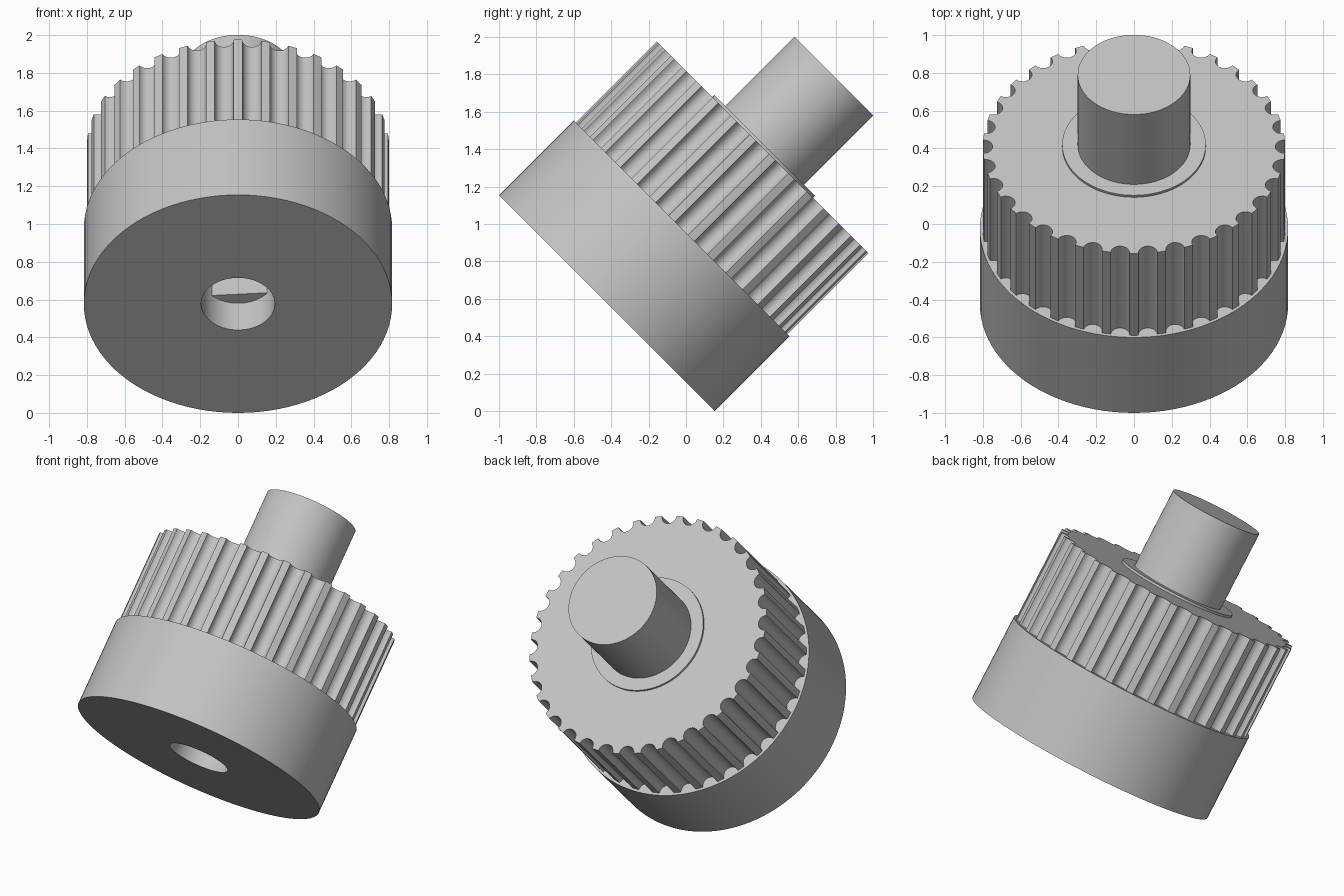
import bpy
import bmesh
from math import sin, cos, pi, radians
from mathutils import Matrix, Vector

if "Cube" in bpy.data.objects:
    bpy.data.objects.remove(bpy.data.objects["Cube"])

SEG = 96
TEETH = 34
# The knob is built upright, then tipped back by 45 degrees
TILT = Matrix.Translation((0, -0.423, 0.577)) @ Matrix.Rotation(radians(-45), 4, "X")

grey = bpy.data.materials.new("light grey")
grey.use_nodes = True
colour = (0.55, 0.55, 0.55, 1)
grey.diffuse_color = colour
grey.node_tree.nodes["Principled BSDF"].inputs["Base Color"].default_value = colour


def circle(radius):
    return [Vector((radius * cos(2 * pi * i / SEG), radius * sin(2 * pi * i / SEG)))
            for i in range(SEG)]


def d_shape(radius, flat, turn):
    """Circle cut by a chord at distance flat from the centre."""
    normal = Vector((sin(turn), cos(turn)))
    return [p - normal * max(0, p.dot(normal) - flat) for p in circle(radius)]


def fluted(radius, groove_radius, steps=10):
    """Circle with round grooves; a tooth sits in the middle of the -y side."""
    points = []
    half = groove_radius / radius
    pitch = 2 * pi / TEETH
    for t in range(TEETH):
        mid = -pi / 2 + (t + 0.5) * pitch
        centre = Vector((cos(mid), sin(mid))) * radius * cos(half)
        for s in range(steps + 1):
            a = mid - pi / 2 - pi * s / steps
            points.append(centre + groove_radius * Vector((cos(a), sin(a))))
        land = mid + pitch / 2
        points.append(Vector((cos(land), sin(land))) * radius)
    return points


def loft(name, rings):
    """Skin a stack of (outline, height) rings and cap both ends."""
    bm = bmesh.new()
    loops = [[bm.verts.new((p.x, p.y, z)) for p in outline] for outline, z in rings]
    for low, high in zip(loops, loops[1:]):
        for i in range(len(low)):
            j = (i + 1) % len(low)
            bm.faces.new((low[i], low[j], high[j], high[i]))
    bm.faces.new(loops[0])
    bm.faces.new(loops[-1])
    bmesh.ops.remove_doubles(bm, verts=bm.verts, dist=1e-5)
    bmesh.ops.recalc_face_normals(bm, faces=bm.faces)
    mesh = bpy.data.meshes.new(name)
    bm.to_mesh(mesh)
    bm.free()
    mesh.materials.append(grey)
    obj = bpy.data.objects.new(name, mesh)
    bpy.context.collection.objects.link(obj)
    obj.matrix_world = TILT
    bpy.ops.object.select_all(action="DESELECT")
    obj.select_set(True)
    bpy.context.view_layer.objects.active = obj
    bpy.ops.object.shade_smooth_by_angle(angle=radians(30))


# Base drum with a round socket that steps into a D-shaped bore
bore = d_shape(0.195, 0.127, radians(4))
loft("base_drum", [(bore, 0.5), (bore, 0.2), (circle(0.195), 0.2), (circle(0.195), 0),
                   (circle(0.816), 0), (circle(0.816), 0.565)])
# Fluted grip
loft("fluted_grip", [(fluted(0.8, 0.05), 0.555), (fluted(0.8, 0.05), 1.178)])
# Thin collar and shaft
loft("collar", [(circle(0.38), 1.17), (circle(0.38), 1.193)])
loft("shaft", [(circle(0.298), 1.18), (circle(0.298), 1.716)])
